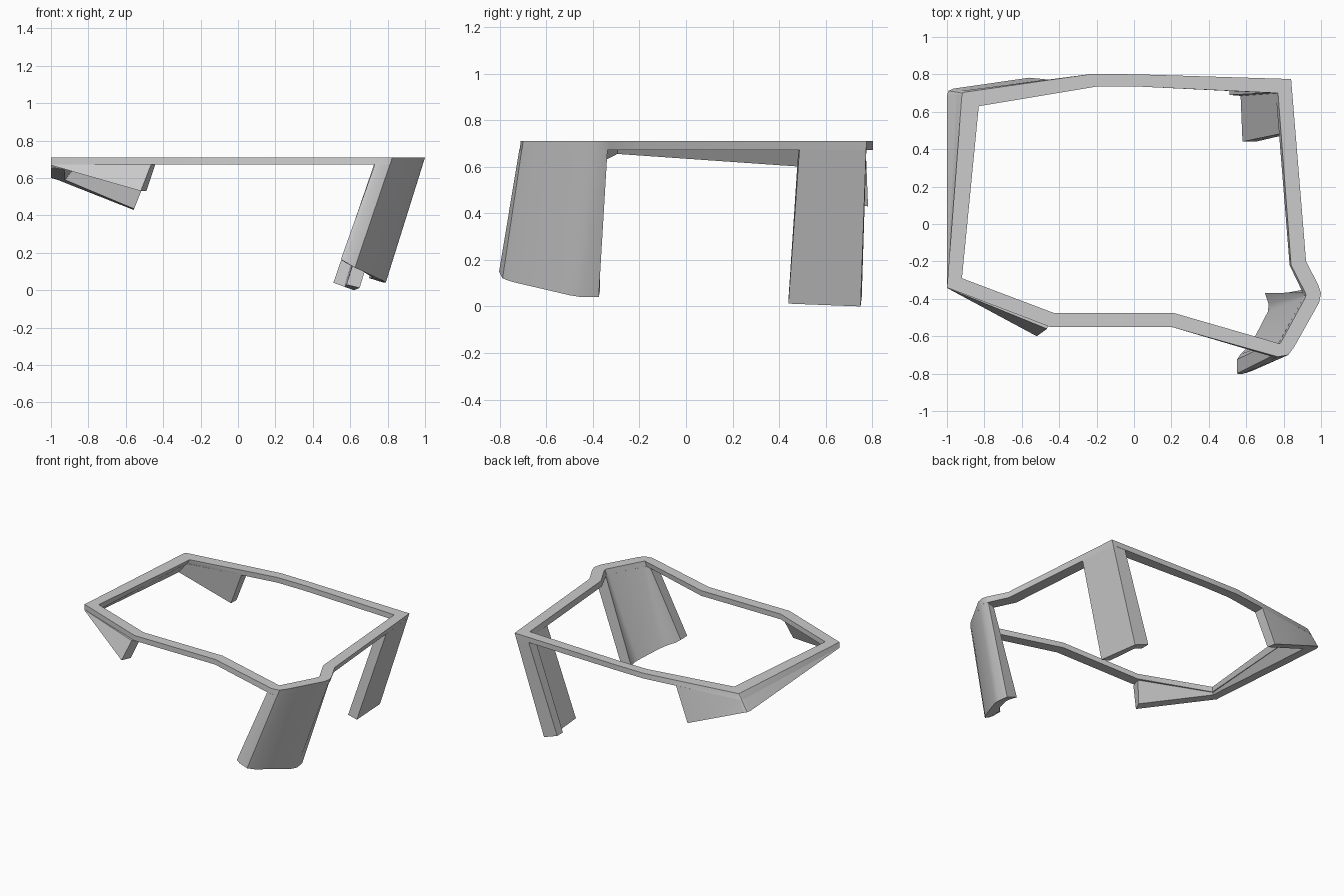
import bpy, bmesh, math

TOP, UNDER = 0.71, 0.672     # top and underside of the rim

grey = bpy.data.materials.new("plain grey")
grey.diffuse_color = (0.6, 0.6, 0.6, 1)


def loft(name, sections, closed=False):
    """Skin a run of four-cornered sections into one solid."""
    bm = bmesh.new()
    loops = [[bm.verts.new(p) for p in s] for s in sections]
    n = len(loops)
    for i in range(n if closed else n - 1):
        a, b = loops[i], loops[(i + 1) % n]
        for k in range(4):
            bm.faces.new((a[k], a[(k + 1) % 4], b[(k + 1) % 4], b[k]))
    if not closed:
        bm.faces.new(loops[0])
        bm.faces.new(loops[-1][::-1])
    bmesh.ops.remove_doubles(bm, verts=bm.verts, dist=0.0005)
    bmesh.ops.recalc_face_normals(bm, faces=bm.faces)
    mesh = bpy.data.meshes.new(name)
    bm.to_mesh(mesh)
    bm.free()
    mesh.materials.append(grey)
    obj = bpy.data.objects.new(name, mesh)
    bpy.context.collection.objects.link(obj)
    bpy.context.view_layer.objects.active = obj
    obj.select_set(True)
    bpy.ops.object.shade_smooth_by_angle(angle=math.radians(32))
    obj.select_set(False)
    return obj


def skirt(name, rows):
    """Wall hanging from the rim. Row: outer top, inner top, outer foot, inner foot."""
    def at_underside(top, foot):
        t = (TOP - UNDER) / (TOP - foot[2])
        return (top[0] + (foot[0] - top[0]) * t,
                top[1] + (foot[1] - top[1]) * t, UNDER)
    return loft(name, [(at_underside(o, fo), at_underside(i, fi), fi, fo)
                       for o, i, fo, fi in rows])


# Rim: outer x, y, inner x, y, and how far the wall leans at the underside
rim = [
    (-0.920, 0.690, -0.83, 0.63, -0.028, 0.0),
    (-0.915, 0.700, -0.83, 0.63, -0.028, 0.004),
    (-0.905, 0.705, -0.83, 0.63, -0.024, 0.006),
    (-0.22, 0.803, -0.20, 0.735, 0, 0),
    (0.02, 0.80, 0.02, 0.735, 0, 0),
    (0.84, 0.775, 0.77, 0.70, -0.012, -0.001),
    (0.92, -0.20, 0.84, -0.22, -0.008, 0),
    (0.985, -0.325, 0.915, -0.365, -0.012, -0.003),
    (1.0, -0.37, 0.92, -0.38, -0.012, -0.004),
    (0.99, -0.42, 0.915, -0.395, -0.012, -0.005),
    (0.855, -0.66, 0.79, -0.625, -0.012, -0.005),
    (0.825, -0.70, 0.78, -0.64, -0.012, -0.005),
    (0.77, -0.71, 0.77, -0.637, -0.012, -0.005),
    (0.20, -0.55, 0.21, -0.475, 0, 0),
    (-0.45, -0.55, -0.43, -0.475, 0, 0),
    (-1.0, -0.34, -0.92, -0.29, 0, 0),
]
loft("rim", [((a, b, TOP), (c, d, TOP), (c + e, d + f, UNDER), (a + e, b + f, UNDER))
             for a, b, c, d, e, f in rim], closed=True)

# Rounded front leg
skirt("front_leg", [
    ((0.745, -0.702), (0.745, -0.63), (0.55, -0.80, 0.165), (0.55, -0.725, 0.165)),
    ((0.77, -0.71), (0.77, -0.637), (0.575, -0.803, 0.15), (0.57, -0.695, 0.15)),
    ((0.825, -0.70), (0.78, -0.64), (0.625, -0.788, 0.12), (0.61, -0.655, 0.135)),
    ((0.855, -0.66), (0.79, -0.625), (0.66, -0.745, 0.105), (0.64, -0.615, 0.12)),
    ((0.99, -0.42), (0.915, -0.395), (0.78, -0.50, 0.048), (0.715, -0.47, 0.07)),
    ((1.0, -0.37), (0.92, -0.38), (0.79, -0.45, 0.04), (0.72, -0.43, 0.065)),
    ((0.985, -0.335), (0.915, -0.365), (0.78, -0.375, 0.04), (0.70, -0.37, 0.065)),
])

# L-shaped rear leg
skirt("rear_leg", [
    ((0.74, 0.776), (0.74, 0.702), (0.51, 0.755, 0.04), (0.51, 0.69, 0.04)),
    ((0.84, 0.775), (0.77, 0.70), (0.62, 0.75, 0.0), (0.57, 0.685, 0.018)),
    ((0.865, 0.49), (0.795, 0.485), (0.65, 0.44, 0.012), (0.58, 0.44, 0.03)),
])

# Flared side wall with a pointed brace at each end
skirt("side_brace", [
    ((-0.445, 0.771), (-0.445, 0.694), (-0.56, 0.782, 0.43), (-0.555, 0.712, 0.435)),
    ((-0.905, 0.705), (-0.83, 0.63), (-0.965, 0.724, 0.59), (-0.925, 0.64, 0.59)),
    ((-0.915, 0.70), (-0.83, 0.63), (-0.992, 0.712, 0.598), (-0.925, 0.64, 0.59)),
    ((-0.92, 0.69), (-0.83, 0.63), (-1.0, 0.685, 0.60), (-0.925, 0.64, 0.59)),
    ((-1.0, -0.34), (-0.92, -0.29), (-1.0, -0.342, 0.668), (-0.93, -0.295, 0.655)),
    ((-0.45, -0.55), (-0.43, -0.475), (-0.52, -0.60, 0.53), (-0.49, -0.535, 0.53)),
])
